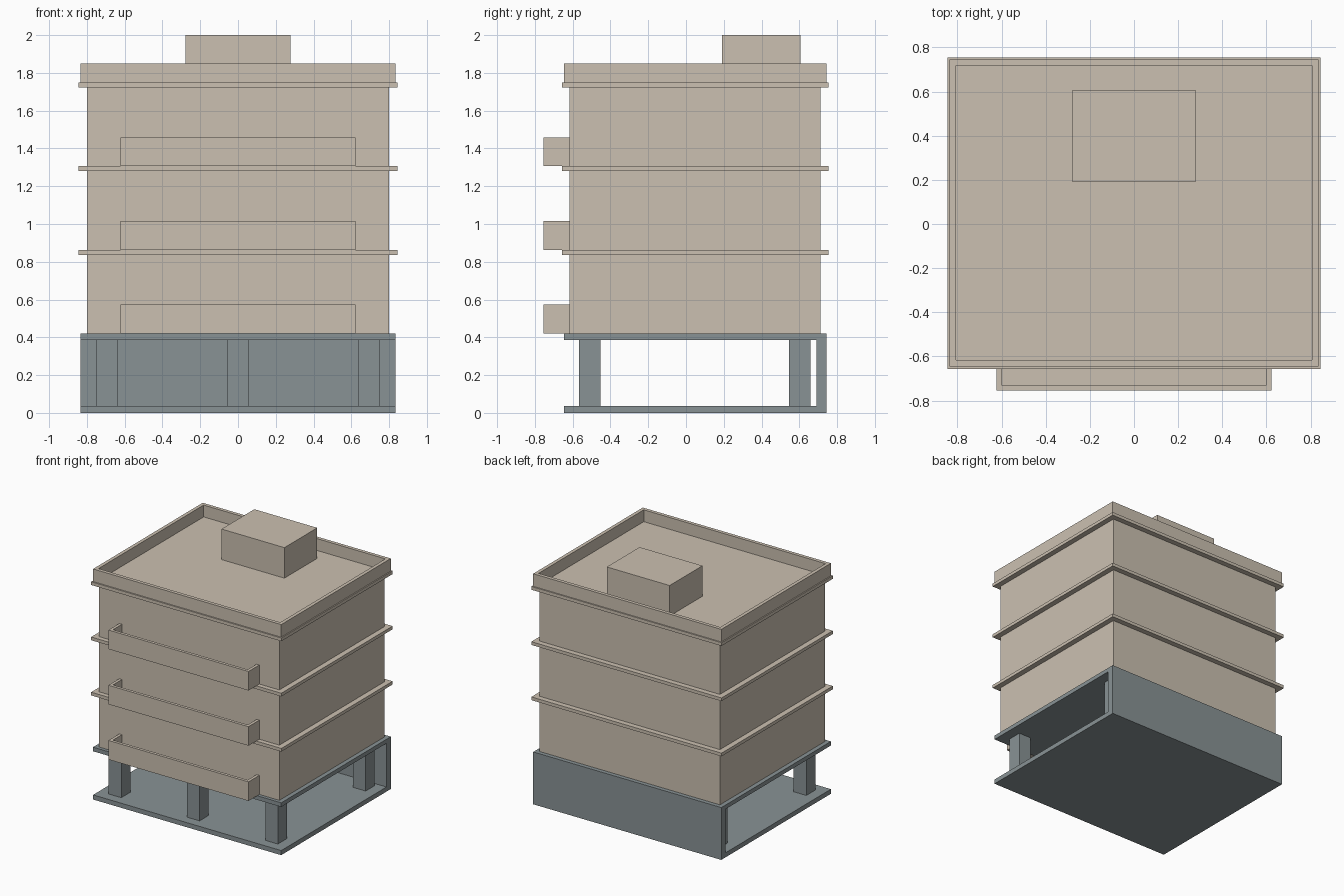
import bpy
import bmesh

if "Cube" in bpy.data.objects:
    bpy.data.objects.remove(bpy.data.objects["Cube"])


def material(name, rgb):
    m = bpy.data.materials.new(name)
    m.diffuse_color = (*rgb, 1.0)
    m.use_nodes = True
    m.node_tree.nodes["Principled BSDF"].inputs["Base Color"].default_value = m.diffuse_color
    return m


STONE = material("warm_stone", (0.60, 0.53, 0.44))
CONCRETE = material("grey_concrete", (0.25, 0.29, 0.30))


def finish(name, bm, mat):
    bmesh.ops.recalc_face_normals(bm, faces=bm.faces)
    me = bpy.data.meshes.new(name)
    bm.to_mesh(me)
    bm.free()
    me.materials.append(mat)
    ob = bpy.data.objects.new(name, me)
    bpy.context.collection.objects.link(ob)
    return ob


def prism(name, outline, z0, z1, mat, rim=0.0, deck=0.0):
    """Extrude an xy outline; an optional rim recesses the top down to deck."""
    bm = bmesh.new()
    base = bm.faces.new([bm.verts.new((x, y, z0)) for x, y in outline])
    ext = bmesh.ops.extrude_face_region(bm, geom=[base])["geom"]
    top_verts = [g for g in ext if isinstance(g, bmesh.types.BMVert)]
    bmesh.ops.translate(bm, verts=top_verts, vec=(0, 0, z1 - z0))
    if not base.is_valid or len(bm.faces) == len(outline) + 1:
        bm.faces.new([v for v in bm.verts if v.co.z == z0])
    bmesh.ops.recalc_face_normals(bm, faces=bm.faces)
    if rim:
        top = max(bm.faces, key=lambda f: f.calc_center_median().z)
        bmesh.ops.inset_region(bm, faces=[top], thickness=rim)
        drop = bmesh.ops.extrude_face_region(bm, geom=[top])["geom"]
        verts = [g for g in drop if isinstance(g, bmesh.types.BMVert)]
        bmesh.ops.translate(bm, verts=verts, vec=(0, 0, deck - z1))
        if top.is_valid:
            bm.faces.remove(top)
    return finish(name, bm, mat)


def box(name, x0, x1, y0, y1, z0, z1, mat, **kw):
    return prism(name, [(x0, y0), (x1, y0), (x1, y1), (x0, y1)], z0, z1, mat, **kw)


# Open ground floor: slabs, back wall and two rows of columns
G = 0.42
box("ground_slab", -0.835, 0.835, -0.645, 0.745, 0, 0.037, CONCRETE)
box("podium_slab", -0.835, 0.835, -0.645, 0.745, 0.387, G, CONCRETE)
box("back_wall", -0.835, 0.835, 0.69, 0.745, 0.037, 0.387, CONCRETE)
for row, y in (("front", -0.51), ("back", 0.603)):
    for side, x in (("left", -0.695), ("middle", 0), ("right", 0.695)):
        box(f"{row}_{side}_column", x - 0.056, x + 0.056, y - 0.057, y + 0.057,
            0.037, 0.387, CONCRETE)

# Upper storeys: body, projecting floor band and front balcony
STEP, BAND = 0.443, 0.026
BX, BY0, BY1, T = 0.622, -0.755, -0.618, 0.024
for i in range(3):
    z = G + i * STEP
    top = z + STEP - BAND
    box(f"storey_{i + 1}", -0.80, 0.80, -0.618, 0.712, z, top, STONE)
    box(f"floor_band_{i + 1}", -0.844, 0.844, -0.656, 0.755, top, top + BAND, STONE)
    rail = [(-BX, BY1), (-BX, BY0), (BX, BY0), (BX, BY1),
            (BX - T, BY1), (BX - T, BY0 + T), (T - BX, BY0 + T), (T - BX, BY1)]
    prism(f"balcony_rail_{i + 1}", rail, z, z + 0.153, STONE)
    box(f"balcony_floor_{i + 1}", T - BX, BX - T, BY0 + T, BY1, z, z + 0.02, STONE)

# Roof parapet with recessed deck, and the stair house
R = G + 3 * STEP
box("roof_parapet", -0.835, 0.835, -0.645, 0.745, R, 1.85, STONE, rim=0.04, deck=R + 0.006)
box("stair_house", -0.279, 0.279, 0.19, 0.606, R + 0.006, 2.0, STONE)
